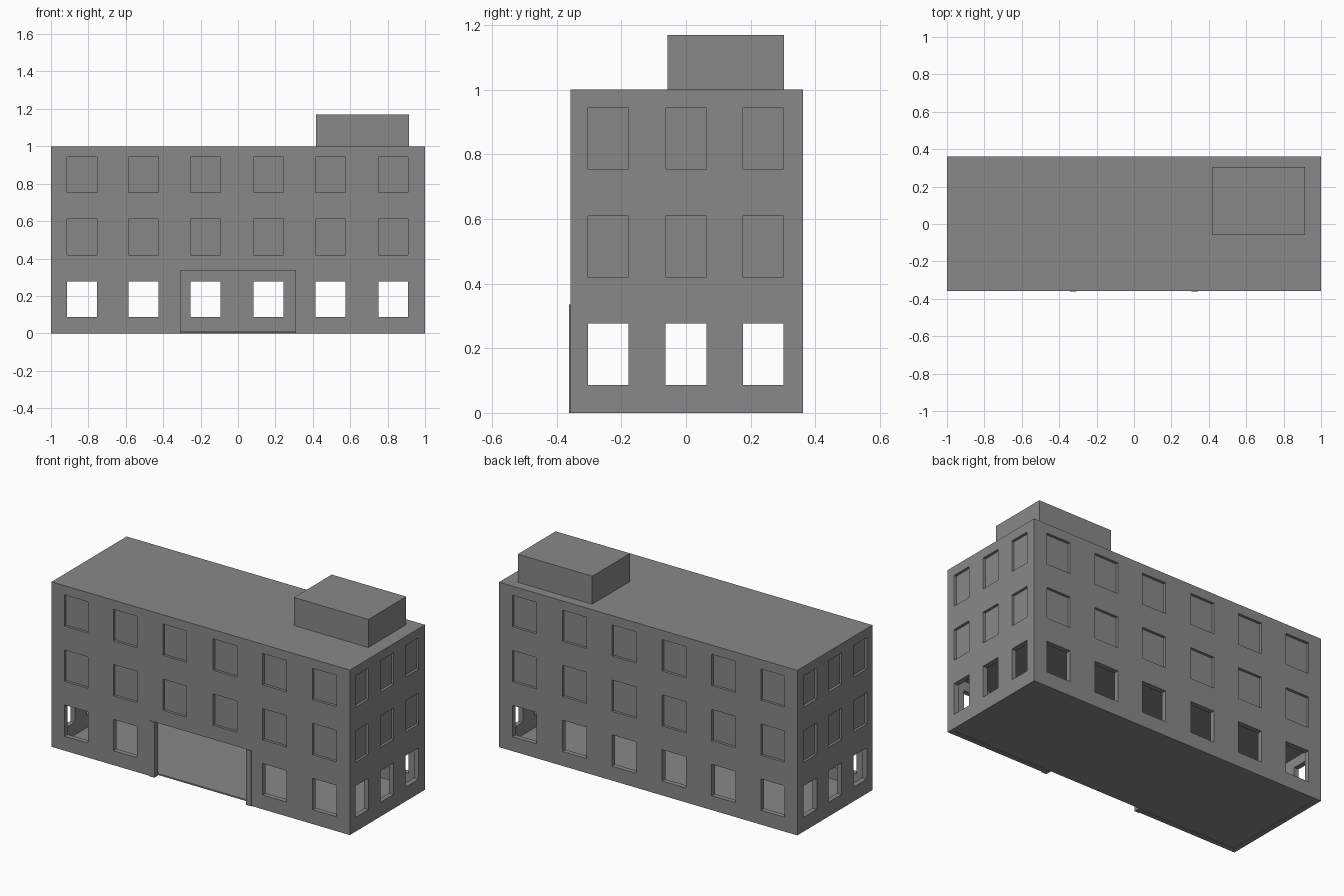
import bpy, bmesh

if "Cube" in bpy.data.objects:
    bpy.data.objects.remove(bpy.data.objects["Cube"])

X, YF, YB = 1.0, -0.357, 0.362      # outer wall planes
T, RECESS = 0.03, 0.016             # wall thickness, blind window depth
CEIL = 0.335

grey = bpy.data.materials.new("concrete grey")
grey.diffuse_color = (0.25, 0.25, 0.25, 1)
grey.use_nodes = True
grey.node_tree.nodes["Principled BSDF"].inputs["Base Color"].default_value = grey.diffuse_color


def boxes(name, specs):
    """One mesh made from boxes (x0, x1, y0, y1, z0, z1)."""
    bm = bmesh.new()
    for x0, x1, y0, y1, z0, z1 in specs:
        vs = bmesh.ops.create_cube(bm, size=1)["verts"]
        for v in vs:
            v.co.x = x1 if v.co.x > 0 else x0
            v.co.y = y1 if v.co.y > 0 else y0
            v.co.z = z1 if v.co.z > 0 else z0
    me = bpy.data.meshes.new(name)
    bm.to_mesh(me)
    bm.free()
    me.materials.append(grey)
    ob = bpy.data.objects.new(name, me)
    bpy.context.collection.objects.link(ob)
    return ob


def windows(z0, z1, depth, skip_door=False):
    """Cutter boxes for one storey, on all four walls."""
    out, e = [], 0.02
    for c in (-0.835, -0.506, -0.174, 0.163, 0.495, 0.83):
        a, b = c - 0.08, c + 0.08
        if not (skip_door and abs(c) < 0.3):
            out.append((a, b, YF - e, YF + depth, z0, z1))
        out.append((a, b, YB - depth, YB + e, z0, z1))
    for c in (-0.241, 0.0, 0.239):
        a, b = c - 0.063, c + 0.063
        out.append((X - depth, X + e, a, b, z0, z1))
        out.append((-X - e, -X + depth, a, b, z0, z1))
    return out


# Main block
block = boxes("building_walls", [(-X, X, YF, YB, 0, 1)])

# Hollow ground floor, open windows and doorway, blind upper windows
hall = boxes("hall_cutter", [(-X + T, X - T, YF + T, YB - T, -0.1, CEIL)])
ground = boxes("ground_opening_cutter", windows(0.087, 0.277, T + 0.02, True)
               + [(-0.308, 0.308, YF - 0.02, YF + T + 0.02, -0.05, CEIL)])
upper = boxes("upper_window_cutter",
              windows(0.42, 0.61, RECESS) + windows(0.754, 0.944, RECESS))
for cutter in (hall, ground, upper):
    cutter.hide_render = True
    cutter.hide_set(True)
    m = block.modifiers.new(cutter.name, "BOOLEAN")
    m.operation = "DIFFERENCE"
    m.solver = "EXACT"
    m.object = cutter

# Floor slab inside the walls
boxes("ground_floor", [(-X + T, X - T, YF + T, YB - T, 0.003, 0.012)])

# Slim door jambs standing slightly proud of the front
boxes("door_jambs", [(s * 0.325 - 0.017, s * 0.325 + 0.017, -0.362, YF + T, 0, CEIL)
                     for s in (-1, 1)])

# Rooftop plant room
boxes("roof_room", [(0.416, 0.915, -0.058, 0.304, 1.0, 1.17)])
